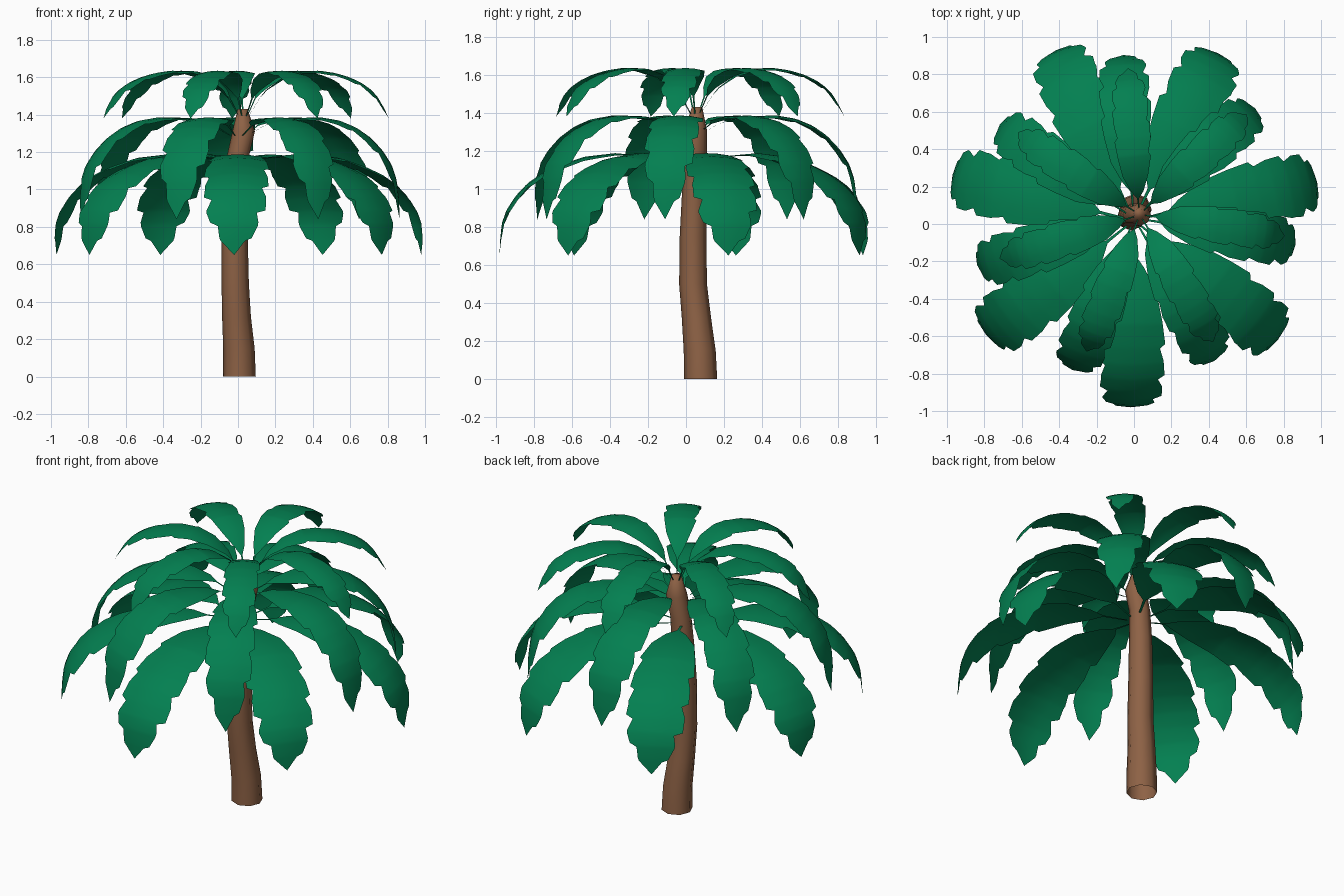
import bpy, bmesh, math
from mathutils import Vector

if "Cube" in bpy.data.objects:
    bpy.data.objects.remove(bpy.data.objects["Cube"])


def material(name, rgb):
    m = bpy.data.materials.new(name)
    m.diffuse_color = (*rgb, 1)
    m.use_nodes = True
    m.node_tree.nodes["Principled BSDF"].inputs["Base Color"].default_value = m.diffuse_color
    return m


green = material("leaf green", (0.001, 0.215, 0.082))
brown = material("bark brown", (0.270, 0.122, 0.060))


def finish(name, bm, mat):
    me = bpy.data.meshes.new(name)
    bm.to_mesh(me)
    bm.free()
    me.materials.append(mat)
    for p in me.polygons:
        p.use_smooth = True
    ob = bpy.data.objects.new(name, me)
    bpy.context.collection.objects.link(ob)
    return ob


# Trunk: octagonal rings along a bent path (x, y, z, radius), open at the foot
path = [(0.008, 0.077, 0, .087), (0.005, 0.072, .15, .084), (-0.008, 0.055, .32, .077),
        (-0.015, 0.037, .5, .073), (-0.018, 0.037, .75, .070), (-0.010, 0.045, 1.0, .065),
        (0.0, 0.05, 1.18, .059), (0.03, 0.05, 1.31, .060), (0.025, 0.058, 1.43, .027)]
bm = bmesh.new()
rings = []
for x, y, z, r in path:
    rings.append([bm.verts.new((x + r * math.cos(a), y + r * math.sin(a), z))
                  for a in [k * math.tau / 8 for k in range(8)]])
for a, b in zip(rings, rings[1:]):
    for k in range(8):
        j = (k + 1) % 8
        bm.faces.new((a[k], a[j], b[j], b[k]))
bm.faces.new(rings[-1])
finish("trunk", bm, brown)


def spline(pts, t):
    # Catmull-Rom through evenly weighted points
    n = len(pts) - 1
    i = min(int(t * n), n - 1)
    u = t * n - i
    p0, p1, p2, p3 = (Vector(pts[min(max(i + k, 0), n)]) for k in (-1, 0, 1, 2))
    return .5 * (2 * p1 + (p2 - p0) * u + (2 * p0 - 5 * p1 + 4 * p2 - p3) * u * u
                 + (3 * p1 - p0 - 3 * p2 + p3) * u ** 3)


# Frond outline: position along the rib, left and right width (torn edges)
outline = [(0, .03, .03), (.12, .05, .05), (.17, .34, .32), (.28, .68, .72), (.40, .92, .90),
           (.42, .80, .92), (.50, .98, 1.0), (.52, .98, .84), (.58, 1.02, .96), (.60, .86, .97),
           (.66, .98, 1.0), (.68, .97, .80), (.73, 1.0, .94), (.75, .76, .94), (.80, .90, .93),
           (.815, .9, .66), (.86, .78, .72), (.875, .54, .70), (.92, .48, .52), (.93, .44, .32)]


def frond(name, profile, width):
    bm = bmesh.new()
    rows = []
    for t, left, right in outline:
        c = spline(profile, t)
        d = (spline(profile, t + .01) - spline(profile, t - .01 if t else 0)).normalized()
        row = []
        for s in (-1, -.5, 0, .5, 1):
            w = s * width * (left if s < 0 else right)
            sag = .14 * w * w / width          # blade arches slightly down to its edges
            row.append(bm.verts.new((c.x + d.y * sag, w - .02 * t * t, c.y - d.x * sag)))
        rows.append(row)
    for a, b in zip(rows, rows[1:]):
        for k in range(4):
            bm.faces.new((a[k], b[k], b[k + 1], a[k + 1]))
    e = spline(profile, 1)
    tip = bm.verts.new((e.x, -.02, e.y))
    for k in range(4):
        bm.faces.new((rows[-1][k], tip, rows[-1][k + 1]))
    return finish(name, bm, green)


# Three crowns of seven fronds: rib profile (radius, z), half width, centre, first angle
crowns = [
    ("lower_frond", [(.05, 1.14), (.25, 1.175), (.46, 1.185), (.67, 1.13), (.85, 1.03),
                     (.975, .86), (1.0, .65)], .172, (0, .02), -90),
    ("middle_frond", [(.05, 1.29), (.19, 1.36), (.36, 1.385), (.54, 1.37), (.71, 1.28),
                      (.84, 1.10), (.875, .84)], .137, (0, .03), 95),
    ("upper_frond", [(.02, 1.38), (.12, 1.53), (.25, 1.615), (.40, 1.635), (.57, 1.60),
                     (.70, 1.52), (.785, 1.38)], .098, (.03, .05), 96),
]
for name, profile, width, centre, start in crowns:
    first = frond(name + "_1", profile, width)
    for i in range(7):
        ob = first
        if i:
            ob = bpy.data.objects.new(f"{name}_{i + 1}", first.data)
            bpy.context.collection.objects.link(ob)
        ob.location = (*centre, 0)
        ob.rotation_euler.z = math.radians(start + i * 360 / 7)
